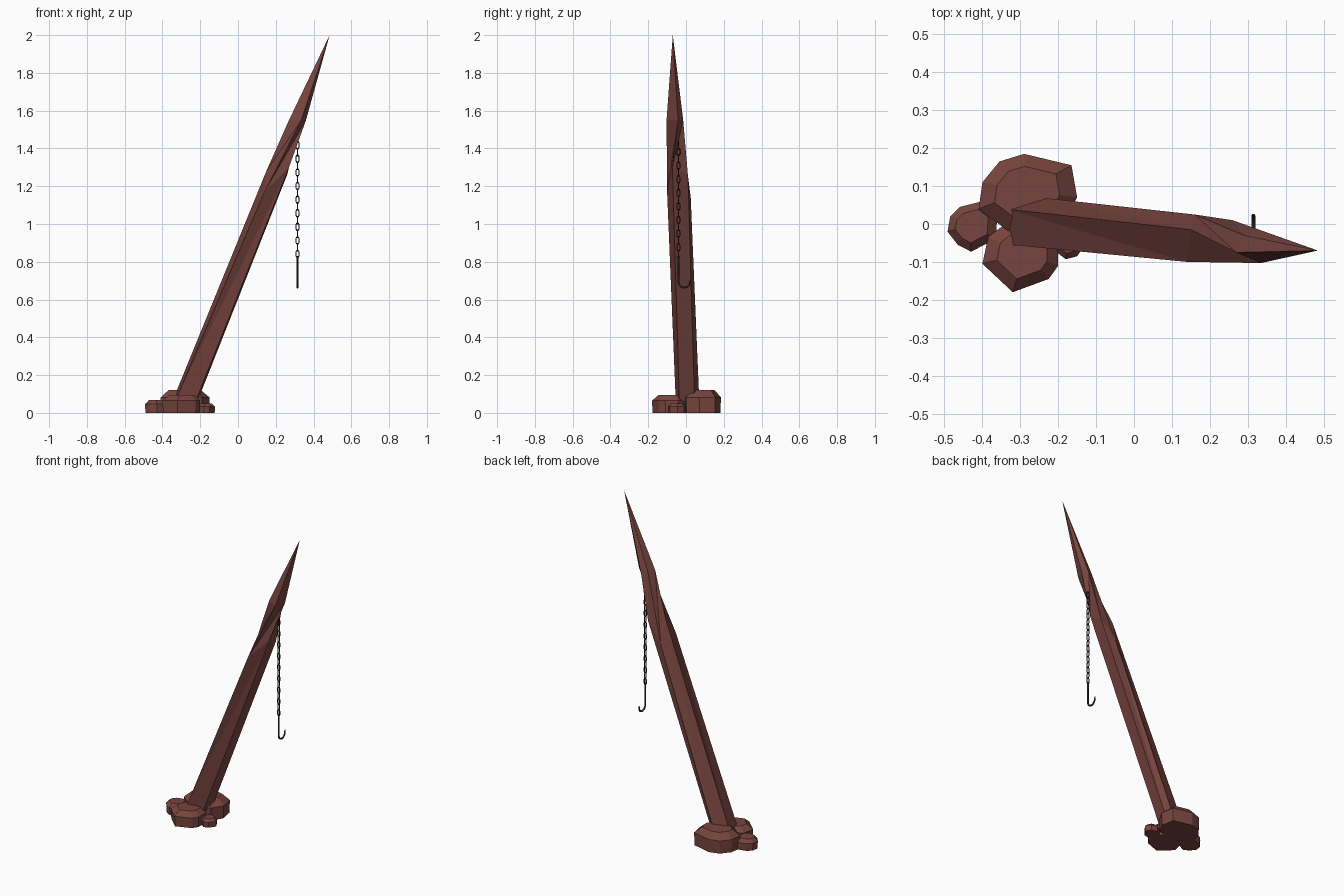
import bpy, bmesh, math
from mathutils import Vector

if "Cube" in bpy.data.objects:
    bpy.data.objects.remove(bpy.data.objects["Cube"])


def material(name, color):
    m = bpy.data.materials.new(name)
    m.diffuse_color = (*color, 1)
    m.use_nodes = True
    m.node_tree.nodes["Principled BSDF"].inputs["Base Color"].default_value = m.diffuse_color
    return m


stone = material("red_stone", (0.19, 0.06, 0.05))
iron = material("dark_iron", (0.02, 0.02, 0.02))


def loft(name, rings, tip=None):
    """Join rings of equal point count, closing the ends (or meeting at a tip)."""
    bm = bmesh.new()
    loops = [[bm.verts.new(p) for p in r] for r in rings]
    n = len(loops[0])
    for a, b in zip(loops, loops[1:]):
        for i in range(n):
            j = (i + 1) % n
            bm.faces.new((a[i], a[j], b[j]))
            bm.faces.new((a[i], b[j], b[i]))
    bm.faces.new(loops[0])
    if tip:
        t = bm.verts.new(tip)
        for i in range(n):
            bm.faces.new((loops[-1][i], loops[-1][(i + 1) % n], t))
    else:
        bm.faces.new(loops[-1])
    bmesh.ops.dissolve_limit(bm, angle_limit=0.01, verts=bm.verts, edges=bm.edges)
    bmesh.ops.recalc_face_normals(bm, faces=bm.faces)
    me = bpy.data.meshes.new(name)
    bm.to_mesh(me)
    bm.free()
    ob = bpy.data.objects.new(name, me)
    bpy.context.collection.objects.link(ob)
    me.materials.append(stone)
    return ob


# Leaning five-sided spike
low = [(-0.34, 0.04, 0.08), (-0.325, -0.055, 0.08), (-0.225, -0.035, 0.06),
       (-0.215, 0.045, 0.06), (-0.25, 0.07, 0.07)]
mid = [(0.15, -0.015, 1.28), (0.14, -0.10, 1.17), (0.27, -0.072, 1.30),
       (0.26, 0.01, 1.26), (0.16, 0.025, 1.14)]
high = [(0.27, -0.075, 1.55), (0.335, -0.103, 1.55), (0.36, -0.042, 1.55),
        (0.33, -0.015, 1.55), (0.29, -0.03, 1.55)]
loft("spike", [low, mid, high], (0.485, -0.07, 2.0))


# Base rocks: irregular outlines with sloping shoulders
def rock(name, outline, h):
    n = len(outline)
    c = Vector((sum(p[0] for p in outline) / n, sum(p[1] for p in outline) / n))

    def ring(s, z):
        return [(*(c + (Vector(p) - c) * s), z) for p in outline]
    loft(name, [ring(0.97, 0), ring(1, h * 0.68), ring(0.66, h)])


rock("large_rock", [(-0.41, 0.04), (-0.40, 0.11), (-0.355, 0.165), (-0.29, 0.185),
                    (-0.165, 0.155), (-0.15, 0.07), (-0.19, 0.0), (-0.33, -0.02)], 0.12)
rock("front_rock", [(-0.40, -0.105), (-0.385, -0.035), (-0.34, 0.0), (-0.24, 0.0),
                    (-0.20, -0.04), (-0.20, -0.11), (-0.225, -0.145), (-0.32, -0.18)], 0.095)
rock("left_rock", [(-0.492, -0.02), (-0.485, 0.02), (-0.46, 0.045), (-0.40, 0.06),
                   (-0.36, 0.03), (-0.365, -0.04), (-0.43, -0.073), (-0.465, -0.055)], 0.068)
rock("small_rock", [(-0.21, -0.07), (-0.21, -0.02), (-0.18, 0.0), (-0.14, -0.01),
                    (-0.122, -0.045), (-0.15, -0.085), (-0.18, -0.093)], 0.05)


# Swept wire from point paths
def wire(name, paths, depth, cyclic, taper=False):
    cu = bpy.data.curves.new(name, 'CURVE')
    cu.dimensions = '3D'
    cu.bevel_depth = depth
    cu.bevel_resolution = 1
    cu.use_fill_caps = True
    for path in paths:
        sp = cu.splines.new('POLY')
        sp.points.add(len(path) - 1)
        for i, (q, p) in enumerate(zip(sp.points, path)):
            q.co = (*p, 1)
            q.radius = 0.4 if taper and i == len(path) - 1 else 1
        sp.use_cyclic_u = cyclic
    ob = bpy.data.objects.new(name, cu)
    bpy.context.collection.objects.link(ob)
    cu.materials.append(iron)
    bpy.ops.object.select_all(action='DESELECT')
    ob.select_set(True)
    bpy.context.view_layer.objects.active = ob
    bpy.ops.object.convert(target='MESH')


# Chain of alternating oval links
CX, CY = 0.315, -0.04
links = []
for k in range(17):
    z = 1.417 - k * 0.036
    link = []
    for i in range(12):
        a = 2 * math.pi * (i + 0.5) / 12
        u, v = 0.0075 * math.cos(a), 0.0125 * math.sin(a)
        v += math.copysign(0.008, v)
        link.append((CX + u, CY, z + v) if k % 2 == 0 else (CX, CY + u, z + v))
    links.append(link)
wire("chain", links, 0.0032, True)

# Hook: straight shank, then a half-circle bend with a pointed end
R = 0.031
bend = [(CX, CY + R - R * math.cos(math.radians(a)), 0.695 - R * math.sin(math.radians(a)))
        for a in range(0, 181, 20)]
wire("hook", [[(CX, CY, 0.83)] + bend + [(CX, CY + 2 * R + 0.003, 0.708)]], 0.0055, False, True)
